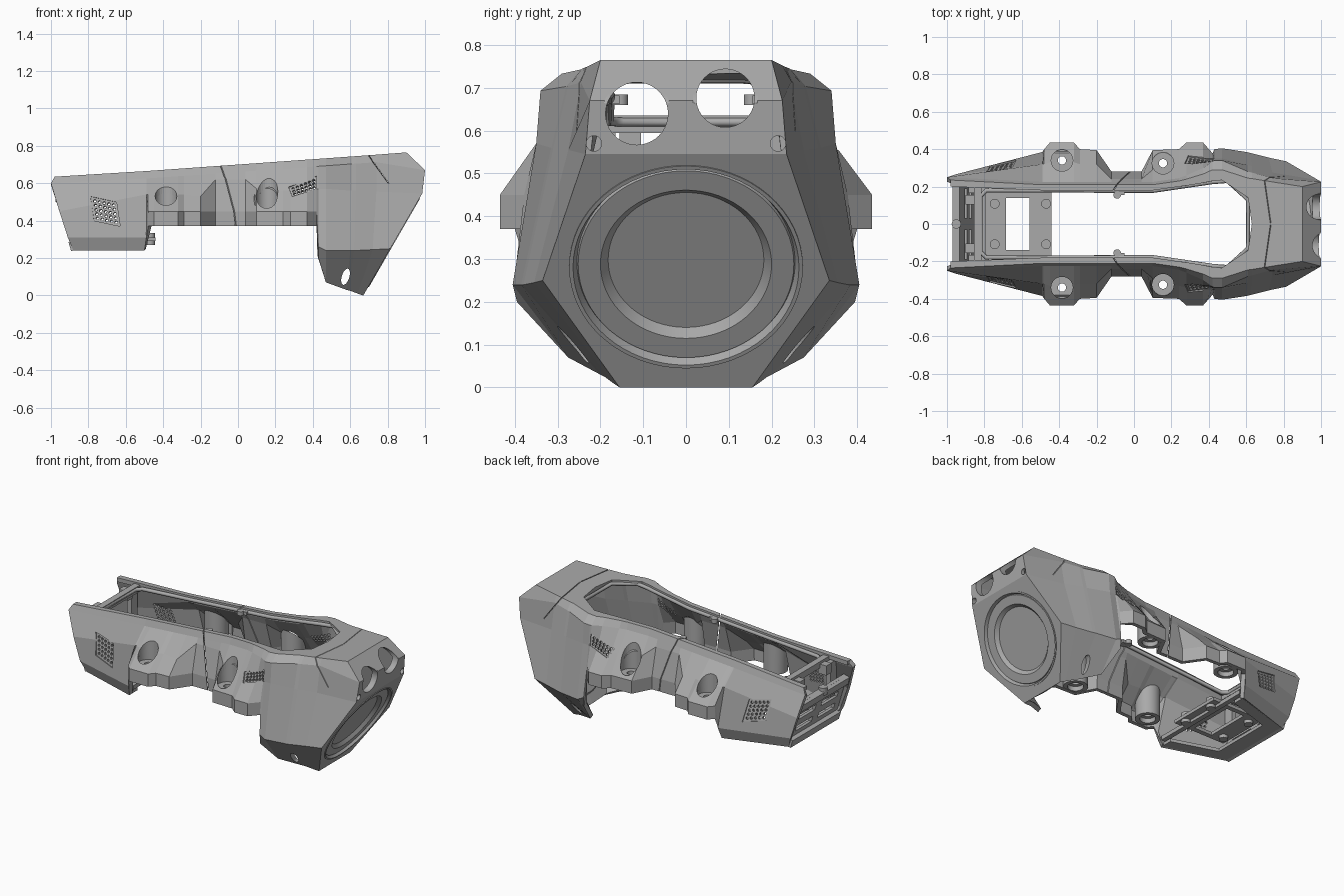
import bpy, bmesh, math
from mathutils import Vector, Matrix

cube = bpy.data.objects.get("Cube")
if cube:
    bpy.data.objects.remove(cube)

grey = bpy.data.materials.new("housing grey")
grey.use_nodes = True
grey.diffuse_color = (0.4, 0.4, 0.4, 1)
grey.node_tree.nodes["Principled BSDF"].inputs["Base Color"].default_value = grey.diffuse_color


def finish(bm, name, recalc=True, smooth=False):
    if recalc:
        bm.normal_update()
        bmesh.ops.recalc_face_normals(bm, faces=bm.faces)
    mesh = bpy.data.meshes.new(name)
    bm.to_mesh(mesh)
    bm.free()
    mesh.materials.append(grey)
    obj = bpy.data.objects.new(name, mesh)
    bpy.context.collection.objects.link(obj)
    activate(obj)
    if smooth:
        bpy.ops.object.shade_smooth_by_angle(angle=math.radians(30))
    return obj


def activate(obj):
    bpy.ops.object.select_all(action='DESELECT')
    obj.select_set(True)
    bpy.context.view_layer.objects.active = obj


def cut(obj, bm):
    cutter = finish(bm, "cutter")
    cutter.hide_render = True
    mod = obj.modifiers.new("cut", 'BOOLEAN')
    mod.operation, mod.solver, mod.object = 'DIFFERENCE', 'EXACT', cutter
    activate(obj)
    bpy.ops.object.modifier_apply(modifier=mod.name)
    bpy.data.objects.remove(cutter)


def rod(bm, a, b, r, seg=32):
    a, b = Vector(a), Vector(b)
    turn = (b - a).to_track_quat('Z', 'Y').to_matrix().to_4x4()
    made = bmesh.ops.create_cone(bm, cap_ends=True, segments=seg, radius1=r, radius2=r,
                                 depth=(b - a).length,
                                 matrix=Matrix.Translation((a + b) / 2) @ turn)
    return made["verts"]


def box(bm, centre, size, tilt=0, yaw=0):
    bmesh.ops.create_cube(bm, size=1, matrix=Matrix.Translation(centre)
                          @ Matrix.Rotation(yaw, 4, 'Z') @ Matrix.Rotation(tilt, 4, 'Y')
                          @ Matrix.Diagonal((*size, 1)))


def both_sides(bm):
    bm.normal_update()
    bmesh.ops.recalc_face_normals(bm, faces=bm.faces)
    made = bmesh.ops.duplicate(bm, geom=bm.verts[:] + bm.edges[:] + bm.faces[:])["geom"]
    for v in made:
        if isinstance(v, bmesh.types.BMVert):
            v.co.y *= -1
    bmesh.ops.reverse_faces(bm, faces=[f for f in made if isinstance(f, bmesh.types.BMFace)])
    return bm


def top(x):
    return 0.7 + 0.071 * x


# Cross-sections of one side, from the top rim down to the lower edge
def section(x, rim, edge, shoulder, mid, crease, foot):
    z = top(x)
    return [(x, rim, z), (x, edge, z), (x, shoulder, z - 0.04), (x, *mid), crease, foot]


def waist(x, rim, y, z, low, swell=0):
    return section(x, rim, rim + 0.03 + swell / 2, rim + 0.045 + swell, (y, z),
                   (x, low, 0.45), (x, low, 0.37))


tail = [(-0.98, 0.2, 0.635), (-0.98, 0.235, 0.635), (-1, 0.25, 0.6),
        (-0.955, 0.265, 0.45), (-0.91, 0.265, 0.31), (-0.88, 0.24, 0.24)]
nose = [(0.9, 0, 0.765), (0.9, 0.2, 0.765), (1, 0.225, 0.67),
        (0.985, 0.235, 0.545), (0.814, 0.335, 0.25), (0.67, 0.155, 0)]
rings = [
    tail,
    section(-0.49, 0.18, 0.21, 0.225, (0.32, 0.54), (-0.49, 0.385, 0.31), (-0.5, 0.36, 0.24)),
    waist(-0.48, 0.18, 0.32, 0.54, 0.4),
    waist(-0.45, 0.18, 0.33, 0.54, 0.435),
    waist(-0.32, 0.18, 0.33, 0.54, 0.435),
    waist(-0.29, 0.18, 0.32, 0.54, 0.4),
    waist(-0.2, 0.18, 0.32, 0.53, 0.395),
    waist(-0.12, 0.18, 0.24, 0.62, 0.28),
    waist(0.04, 0.18, 0.24, 0.62, 0.28),
    waist(0.1, 0.18, 0.29, 0.57, 0.395),
    waist(0.24, 0.2, 0.33, 0.56, 0.4),
    waist(0.28, 0.205, 0.34, 0.56, 0.435, 0.01),
    waist(0.37, 0.22, 0.345, 0.57, 0.435, 0.035),
    waist(0.42, 0.23, 0.35, 0.57, 0.378, 0.06),
    section(0.43, 0.23, 0.29, 0.34, (0.35, 0.57), (0.43, 0.4, 0.26), (0.43, 0.395, 0.2)),
    section(0.47, 0.235, 0.29, 0.34, (0.35, 0.57), (0.47, 0.405, 0.24), (0.47, 0.275, 0.07)),
    section(0.61, 0.14, 0.245, 0.28, (0.315, 0.56), (0.6, 0.385, 0.24), (0.58, 0.2, 0.03)),
    section(0.63, 0, 0.243, 0.275, (0.31, 0.56), (0.62, 0.38, 0.24), (0.6, 0.19, 0.025)),
    section(0.74, 0, 0.225, 0.245, (0.275, 0.555), (0.72, 0.355, 0.245), (0.64, 0.17, 0.01)),
    nose,
]

# Housing shell: lofted half, closed nose plates, mirrored and thickened
bm = bmesh.new()
grid = [[bm.verts.new(p) for p in ring] for ring in rings]
for a, b in zip(grid, grid[1:]):
    for j in range(len(a) - 1):
        bm.faces.new((a[j], b[j], b[j + 1], a[j + 1]))
n = grid[-1]
brow, lip, chin = [bm.verts.new((nose[i][0], 0, nose[i][2])) for i in (2, 3, 5)]
for loop in ((brow, n[2], n[1], n[0]), (lip, n[3], n[2], brow), (chin, n[5], n[4], n[3], lip)):
    bm.faces.new(loop)
shell = finish(bm, "housing_shell", recalc=False)
mirror = shell.modifiers.new("mirror", 'MIRROR')
mirror.use_axis = (False, True, False)
wall = shell.modifiers.new("wall", 'SOLIDIFY')
wall.thickness, wall.offset = 0.026, -1
for mod in ("mirror", "wall"):
    bpy.ops.object.modifier_apply(modifier=mod)


# Perforated side vents: a shallow recess with rows of holes
def vent(corners, cols, rows):
    bpy.context.view_layer.update()
    hits = [shell.ray_cast(Vector((x, 1, z)), Vector((0, -1, 0))) for x, z in corners]
    pts = [h[1] for h in hits]
    normal = sum((h[2] for h in hits), Vector()).normalized()
    bm = bmesh.new()
    outer, inner = [[bm.verts.new(p + normal * d) for p in pts] for d in (0.05, -0.008)]
    bm.faces.new(outer)
    bm.faces.new(inner)
    for i in range(4):
        k = (i + 1) % 4
        bm.faces.new((outer[i], outer[k], inner[k], inner[i]))
    cut(shell, both_sides(bm))
    bm = bmesh.new()
    for i in range(cols):
        for j in range(rows):
            u, v = (i + 0.8) / (cols + 0.6), (j + 0.8) / (rows + 0.6)
            p = pts[0].lerp(pts[1], u).lerp(pts[3].lerp(pts[2], u), v)
            rod(bm, p - normal * 0.07, p + normal * 0.05, 0.008, 8)
    cut(shell, both_sides(bm))


vent([(-0.79, 0.53), (-0.65, 0.5), (-0.63, 0.37), (-0.77, 0.4)], 5, 5)
vent([(0.27, 0.58), (0.42, 0.64), (0.42, 0.57), (0.29, 0.53)], 6, 3)

# Screw pillars: tubes under the sloped wall with open pockets
for place, x, y in (("rear", -0.385, 0.34), ("front", 0.155, 0.325)):
    bm = bmesh.new()
    for v in rod(bm, (x, y, 0.372), (x, y, 0.5), 0.07):
        if v.co.z > 0.4:
            v.co.z = 0.84 - v.co.y
    pillar = finish(both_sides(bm), place + "_screw_pillars")
    for low, high, r in ((0.46, 0.9, 0.058), (0.3, 0.5, 0.022), (0.3, 0.4, 0.045)):
        for obj in (pillar, shell):
            if obj == pillar or low > 0.4:
                bm = bmesh.new()
                rod(bm, (x, y, low), (x, y, high), r)
                cut(obj, both_sides(bm))
    activate(pillar)
    bpy.ops.object.shade_smooth_by_angle(angle=math.radians(30))

# Eye openings with thin sleeves that follow the nose slope
for side, y, z, r in (("right", -0.115, 0.64, 0.081), ("left", 0.092, 0.676, 0.076)):
    bm = bmesh.new()
    rod(bm, (0.8, y, z), (1.2, y, z), r, 40)
    cut(shell, bm)
    bm = bmesh.new()
    loops = []
    for rad, back in ((r, True), (r, False), (r - 0.008, False), (r - 0.008, True)):
        loop = []
        for i in range(40):
            t = math.tau * i / 40
            h = z + rad * math.sin(t)
            face = min(0.9 + (0.765 - h) * 1.05, 1 - max(0, 0.67 - h) * 0.12)
            loop.append(bm.verts.new((face - (0.04 if back else 0), y + rad * math.cos(t), h)))
        loops.append(loop)
    for a, b in zip(loops, loops[1:] + loops[:1]):
        for i in range(40):
            bm.faces.new((a[i - 1], a[i], b[i], b[i - 1]))
    finish(bm, side + "_eye_sleeve", smooth=True)

# Jaw slots, nose screw recesses and panel seams
bm = bmesh.new()
for v in rod(bm, (0, 0.1, 0), (0, 0.5, 0), 0.045, 24):
    v.co = Matrix.Rotation(0.3, 3, 'Y') @ Vector((v.co.x * 0.45, v.co.y, v.co.z)) + Vector((0.575, 0, 0.1))
cut(shell, both_sides(bm))
bm = bmesh.new()
rod(bm, (0.94, 0.215, 0.57), (1.1, 0.215, 0.57), 0.018, 20)
cut(shell, both_sides(bm))
for centre, size, tilt, yaw in (((-0.06, 0.235, 0.55), (0.005, 0.3, 0.5), -0.1, -0.55),
                                ((0.745, 0.26, 0.68), (0.004, 0.5, 0.2), -0.63, 0.15)):
    bm = bmesh.new()
    box(bm, centre, size, tilt, yaw)
    cut(shell, both_sides(bm))

# Round nose port: hole in the slanted face, then a stepped dish
centre = Vector((0.833, 0, 0.283))
out = Vector((0.866, 0, -0.5))
bm = bmesh.new()
rod(bm, centre - out * 0.06, centre + out * 0.1, 0.265, 64)
cut(shell, bm)
bm = bmesh.new()
profile = [(0.273, -0.02), (0.273, 0.004), (0.264, 0.004), (0.255, -0.018), (0.252, -0.01),
           (0.2, -0.01), (0.182, -0.03), (0, -0.03), (0, -0.04), (0.26, -0.04)]
verts = [bm.verts.new((r, 0, h)) for r, h in profile]
edges = [bm.edges.new((verts[i - 1], verts[i])) for i in range(len(verts))]
bmesh.ops.spin(bm, geom=verts + edges, cent=(0, 0, 0), axis=(0, 0, 1), angle=math.tau, steps=64)
bmesh.ops.remove_doubles(bm, verts=bm.verts, dist=0.0001)
bmesh.ops.transform(bm, verts=bm.verts, matrix=Matrix.Translation(centre)
                    @ out.to_track_quat('Z', 'Y').to_matrix().to_4x4())
finish(bm, "nose_port", smooth=True)

# Seal bead around the top opening
rim = [(-0.82, 0.15), (-0.79, 0.18), (0.1, 0.178), (0.42, 0.225), (0.5, 0.23), (0.61, 0.13)]
curve = bpy.data.curves.new("opening_seal", 'CURVE')
curve.dimensions, curve.bevel_depth = '3D', 0.012
curve.bevel_resolution = 1
spline = curve.splines.new('POLY')
path = rim + [(x, -y) for x, y in reversed(rim)]
spline.points.add(len(path) - 1)
for p, (x, y) in zip(spline.points, path):
    p.co = (x, y, top(x) - 0.022, 1)
spline.use_cyclic_u = True
curve.materials.append(grey)
bpy.context.collection.objects.link(bpy.data.objects.new("opening_seal", curve))

# Tail frame: slotted end panel with crossbars and brackets
bm = bmesh.new()
box(bm, (-0.9, 0, 0.39), (0.02, 0.48, 0.29), -0.29)
tail_panel = finish(bm, "tail_panel")
bm = bmesh.new()
for z in (0.34, 0.42):
    box(bm, (-0.9, 0.11, z), (0.2, 0.16, 0.035))
cut(tail_panel, both_sides(bm))
bm = bmesh.new()
box(bm, (-0.835, 0, 0.615), (0.04, 0.42, 0.04))
box(bm, (-0.885, 0, 0.265), (0.03, 0.48, 0.05), -0.29)
box(bm, (-0.95, 0, 0.5), (0.03, 0.5, 0.05), -0.29)
rod(bm, (-0.95, 0, 0.5), (-0.95, 0, 0.545), 0.025, 20)
for y in (-0.13, 0.13):
    box(bm, (-0.87, y, 0.59), (0.06, 0.05, 0.06))
    box(bm, (-0.87, y * 1.5, 0.5), (0.03, 0.06, 0.22))
finish(bm, "tail_frame")

# Floor ledges along the lower rear edges
bm = bmesh.new()
ledge = bm.faces.new([bm.verts.new((x, y, 0.242)) for x, y in
                      ((-0.88, 0.235), (-0.5, 0.35), (-0.5, 0.28), (-0.78, 0.19), (-0.78, 0), (-0.88, 0))])
raised = bmesh.ops.extrude_face_region(bm, geom=[ledge])["geom"]
for v in raised:
    if isinstance(v, bmesh.types.BMVert):
        v.co.z += 0.02
finish(both_sides(bm), "floor_ledges")

# Mounting tray with a window and four screw posts
bm = bmesh.new()
box(bm, (-0.5, 0, 0.285), (0.03, 0.68, 0.025))
for x, deep in ((-0.74, 0.11), (-0.5, 0.12)):
    box(bm, (x, 0, 0.3), (deep, 0.34, 0.02))
for y in (-0.155, 0.155):
    box(bm, (-0.62, y, 0.3), (0.14, 0.03, 0.02))
    for x in (-0.745, -0.47):
        rod(bm, (x, y * 0.7, 0.27), (x, y * 0.7, 0.335), 0.026, 20)
finish(bm, "mounting_tray", smooth=True)

# Seam lugs on the inner rim
bm = bmesh.new()
rod(bm, (-0.09, 0.155, 0.66), (-0.09, 0.155, 0.685), 0.02, 20)
box(bm, (-0.07, 0.175, 0.672), (0.04, 0.04, 0.02))
finish(both_sides(bm), "seam_lugs", smooth=True)
